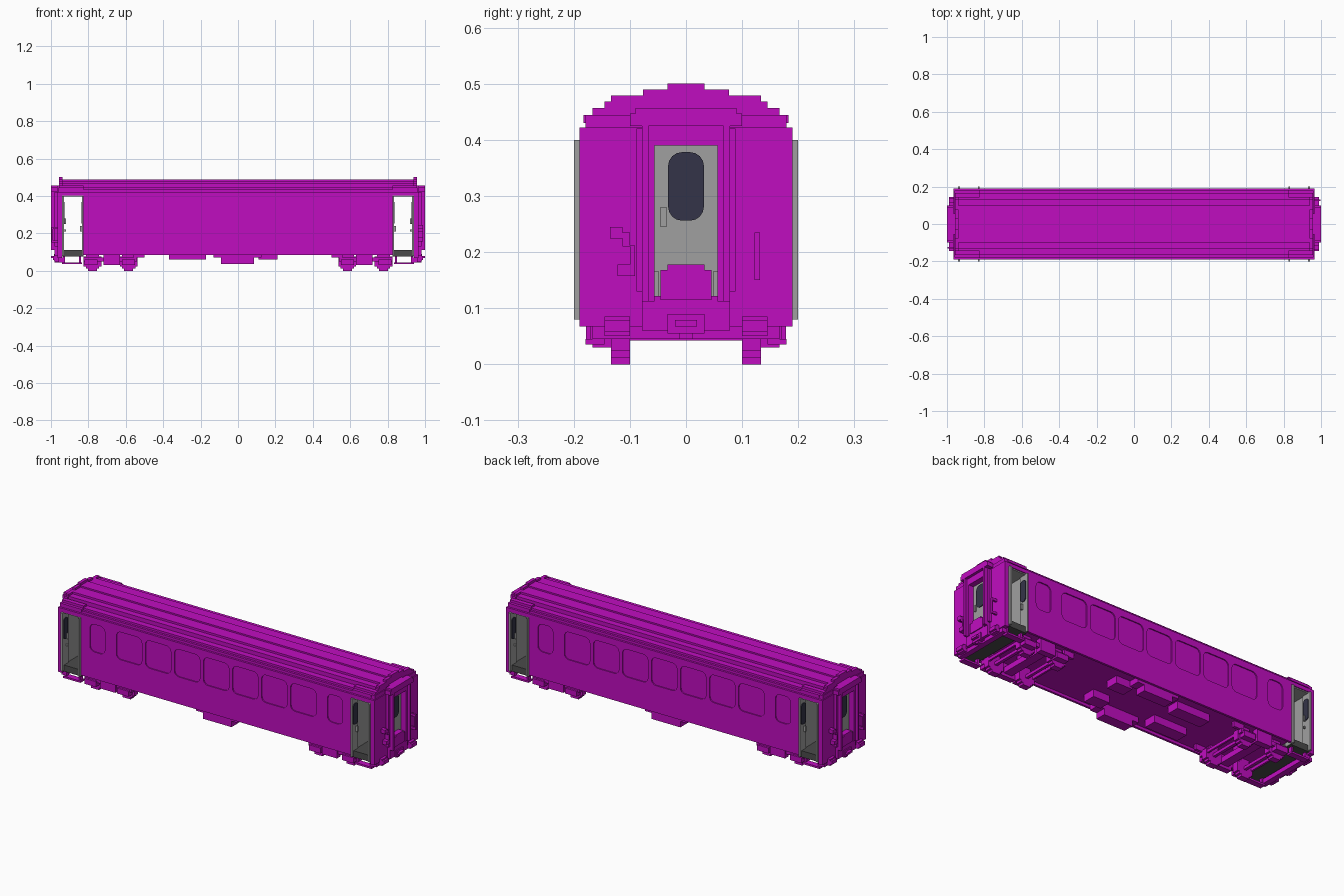
import bpy, bmesh, math
from mathutils import Vector

cube = bpy.data.objects.get("Cube")
if cube:
    bpy.data.objects.remove(cube, do_unlink=True)


def material(name, r, g, b):
    m = bpy.data.materials.new(name)
    m.use_nodes = True
    m.diffuse_color = (r, g, b, 1)
    m.node_tree.nodes["Principled BSDF"].inputs["Base Color"].default_value = (r, g, b, 1)
    return m


MAGENTA = material("magenta paint", 0.53, 0.004, 0.53)
GREY = material("door grey", 0.35, 0.35, 0.35)
DARK = material("floor dark grey", 0.07, 0.07, 0.07)
GLASS = material("dark glass", 0.034, 0.034, 0.065)


def finish(name, bm, mat):
    bmesh.ops.recalc_face_normals(bm, faces=bm.faces)
    me = bpy.data.meshes.new(name)
    bm.to_mesh(me)
    bm.free()
    me.materials.append(mat)
    ob = bpy.data.objects.new(name, me)
    bpy.context.collection.objects.link(ob)
    return ob


def boxes(name, mat, spans, turn=1, both_sides=False):
    """Blocks from (x0, x1, y0, y1, z0, z1); turn=-1 spins them half a turn about z."""
    bm = bmesh.new()
    for x0, x1, y0, y1, z0, z1 in spans:
        for side in ((1, -1) if both_sides else (1,)):
            lo = Vector((x0 * turn, y0 * turn * side, z0))
            hi = Vector((x1 * turn, y1 * turn * side, z1))
            for v in bmesh.ops.create_cube(bm, size=1)["verts"]:
                v.co = (lo + hi) / 2 + v.co * (hi - lo)
    return finish(name, bm, mat)


def prism(bm, outline, axis, a, b):
    """Extrude a 2D outline along x or y from a to b."""
    place = (lambda u, w, d: (d, u, w)) if axis == "x" else (lambda u, w, d: (u, d, w))
    ends = [[bm.verts.new(place(u, w, d)) for u, w in outline] for d in (a, b)]
    bm.faces.new(ends[0])
    bm.faces.new(ends[1][::-1])
    n = len(outline)
    for i in range(n):
        j = (i + 1) % n
        bm.faces.new((ends[0][i], ends[0][j], ends[1][j], ends[1][i]))


def rounded(cu, cw, hu, hw, r, steps=4):
    pts = []
    for q, (su, sw) in enumerate(((1, 1), (-1, 1), (-1, -1), (1, -1))):
        for k in range(steps + 1):
            t = math.pi / 2 * (q + k / steps)
            pts.append((cu + su * (hu - r) + r * math.cos(t), cw + sw * (hw - r) + r * math.sin(t)))
    return pts


def stepped(base, half_widths, tops):
    """Symmetric staircase outline, widest step first."""
    right, z = [], base
    for hw, top in zip(half_widths, tops):
        right += [(hw, z), (hw, top)]
        z = top
    return right + [(-y, w) for y, w in reversed(right)]


# Saloon side walls with sunken windows
body = boxes("saloon_body", MAGENTA, [(-.825, .825, -.19, .19, .10, .402)])
bm = bmesh.new()
windows = [(x, .078) for x in (-.531, -.354, -.177, 0, .177, .354, .531)] + [(-.724, .046), (.724, .046)]
for x, half in windows:
    for side in (1, -1):
        prism(bm, rounded(x, .31, half, .076, .028), "y", side * .184, side * .25)
cutter = finish("window_cutter", bm, MAGENTA)
cutter.hide_render = True
mod = body.modifiers.new("windows", "BOOLEAN")
mod.operation, mod.object, mod.solver = "DIFFERENCE", cutter, "EXACT"
bpy.context.view_layer.objects.active = body
bpy.ops.object.modifier_apply(modifier=mod.name)
bpy.data.objects.remove(cutter, do_unlink=True)
boxes("side_skirt", MAGENTA, [(-.825, .825, .178, .19, .085, .10)], both_sides=True)

# Roof: long staircase vault
bm = bmesh.new()
prism(bm, stepped(.402, (.19, .179, .167, .134, .10, .033),
                  (.422, .435, .446, .468, .479, .487)), "x", -.955, .955)
finish("roof", bm, MAGENTA)

# Underframe boxes
boxes("underframe_boxes", MAGENTA, [
    (-.09, .085, .12, .178, .037, .10), (-.13, .125, .12, .178, .07, .10),
    (-.37, -.17, .05, .12, .06, .10), (.11, .21, .05, .12, .06, .10)], both_sides=True)

for s, end in ((1, "left"), (-1, "right")):
    # Roof end rim
    bm = bmesh.new()
    prism(bm, stepped(.402, (.19, .179, .167, .145, .134, .077, .033),
                      (.422, .444, .457, .468, .479, .490, .50)), "x", s * .938, s * .956)
    finish(end + "_roof_rim", bm, MAGENTA)
    boxes(end + "_roof_corner_pad", MAGENTA,
          [(.825, .94, .142, .167, .44, .457), (.825, .94, .16, .183, .43, .444)], s, True)

    # End wall, open around the gangway door
    boxes(end + "_end_wall", MAGENTA, [
        (.94, .965, .056, .19, .067, .422), (.94, .96, .056, .179, .42, .444)], s, True)
    boxes(end + "_end_wall_centre", MAGENTA, [
        (.94, .965, -.056, .056, .067, .115), (.94, .965, -.056, .056, .39, .457)], s)

    # Gangway frame, hood and folded footplate
    boxes(end + "_gangway_frame", MAGENTA, [
        (.965, .985, .056, .078, .112, .436), (.985, 1.0, .067, .078, .112, .447),
        (.965, .98, .078, .088, .13, .42)], s, True)
    boxes(end + "_gangway_hood", MAGENTA, [
        (.965, 1.0, -.10, .10, .425, .447), (.965, 1.0, -.09, .09, .445, .457),
        (.965, .985, -.067, .067, .39, .436)], s)
    boxes(end + "_footplate", MAGENTA, [
        (.955, .985, -.045, .045, .115, .168), (.955, .985, -.033, .033, .165, .178),
        (.965, .98, -.078, .078, .06, .122)], s)

    # Gangway door with glass
    boxes(end + "_gangway_door", GREY, [
        (.945, .955, -.056, .056, .112, .392), (.95, .96, -.045, -.035, .245, .28)], s)
    boxes(end + "_gangway_rails", GREY, [(.955, .975, .048, .056, .112, .165)], s, True)
    bm = bmesh.new()
    prism(bm, rounded(0, .317, .032, .061, .025), "x", s * .953, s * .959)
    prism(bm, rounded(0, .317, .032, .061, .025), "x", s * .941, s * .947)
    finish(end + "_gangway_door_glass", bm, GLASS)

    # Vestibule floor and inner linings
    boxes(end + "_vestibule_floor", DARK, [(.825, .94, -.185, .185, .075, .11)], s)
    boxes(end + "_vestibule_lining", GREY, [
        (.825, .829, -.185, .185, .11, .402), (.829, .94, -.185, .185, .396, .402)], s)
    boxes(end + "_vestibule_end_lining", GREY, [(.936, .94, .056, .185, .11, .402)], s, True)
    bm = bmesh.new()
    prism(bm, rounded(0, .31, .032, .061, .02), "x", s * .827, s * .832)
    finish(end + "_partition_glass", bm, GLASS)

    # Folded side doors standing at both edges of each doorway
    boxes(end + "_door_leaves", GREY, [
        (.825, .834, .145, .20, .08, .40), (.931, .942, .145, .20, .08, .40)], s, True)
    boxes(end + "_door_handles", GREY, [
        (.834, .845, .16, .168, .21, .24), (.92, .931, .16, .168, .25, .28),
        (.92, .931, .16, .168, .21, .22)], s, True)
    bm = bmesh.new()
    for side in (1, -1):
        for x in (.832, .927):
            prism(bm, rounded(side * .172, .31, .018, .058, .014), "x", s * x, s * (x + .006))
    finish(end + "_door_leaf_glass", bm, GLASS)

    # Coupling, handrail, brake hose and buffer beam
    boxes(end + "_coupling", MAGENTA, [
        (.94, .985, -.033, .033, .055, .09), (.94, .98, -.012, .012, .045, .10),
        (.985, 1.0, -.02, .02, .067, .079)], s)
    boxes(end + "_handrail", MAGENTA, [
        (.99, .998, .122, .132, .15, .235), (.965, .998, .122, .132, .222, .235),
        (.965, .998, .122, .132, .15, .162)], s)
    boxes(end + "_brake_hose", MAGENTA, [
        (.965, .99, -.135, -.113, .224, .245), (.965, .99, -.113, -.10, .21, .235),
        (.965, .99, -.10, -.091, .157, .212), (.965, .99, -.122, -.098, .157, .178)], s)
    boxes(end + "_buffer_beam", MAGENTA, [
        (.93, .96, -.167, .167, .045, .07), (.94, .98, .10, .145, .05, .085),
        (.94, .98, -.145, -.10, .05, .085), (.98, .99, -.145, -.10, .058, .078),
        (.98, .99, .10, .145, .058, .078)], s)

    # Footsteps below the doorways
    boxes(end + "_footsteps", MAGENTA, [
        (.835, .94, .145, .179, .035, .045), (.84, .85, .15, .17, .045, .08),
        (.925, .935, .15, .17, .045, .08)], s, True)

    # Bogie: side frames, cross beams, axles and stepped wheels
    boxes(end + "_bogie_frame", MAGENTA, [
        (.54, .825, .134, .156, .05, .072), (.63, .72, .134, .167, .03, .10),
        (.75, .82, .134, .167, .03, .06), (.55, .62, .134, .167, .03, .06),
        (.50, .56, .134, .15, .07, .10)], s, True)
    boxes(end + "_bogie_beams", MAGENTA, [
        (.65, .70, -.134, .134, .045, .075), (.54, .55, -.134, .134, .05, .066),
        (.815, .825, -.134, .134, .05, .066), (.66, .69, -.05, .05, .07, .10)], s)
    wheels = []
    for x in (.585, .778):
        wheels.append((x - .008, x + .008, -.10, .10, .042, .058))
        for half, drop in ((.024, 0), (.036, .012), (.047, .024)):
            for y in (.10, -.134):
                wheels.append((x - half, x + half, y, y + .034, drop, .10 - drop))
    boxes(end + "_wheelsets", MAGENTA, wheels, s)
